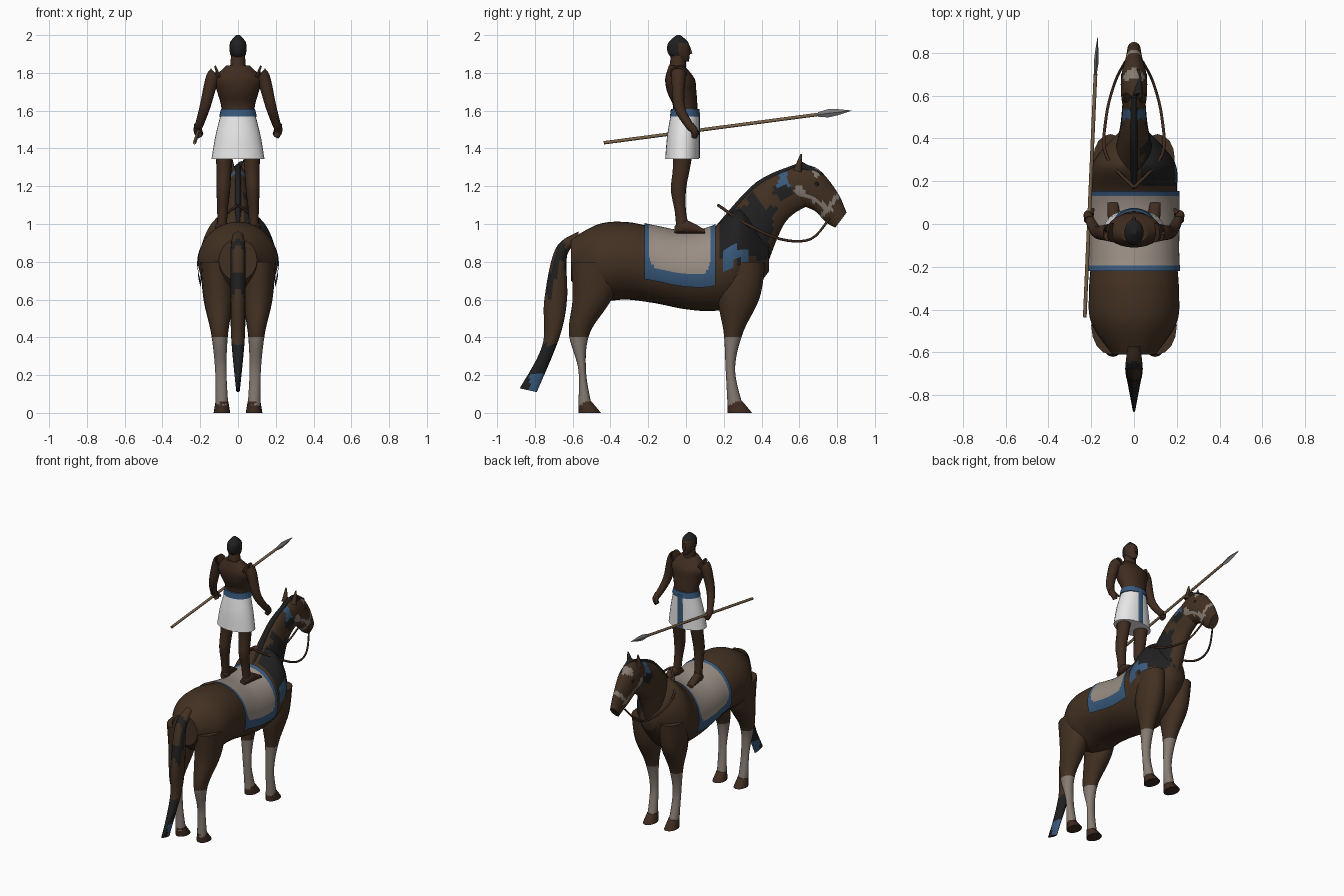
import bpy, bmesh
from math import sin, cos, pi, hypot
from mathutils import Vector

cube = bpy.data.objects.get("Cube")
if cube:
    bpy.data.objects.remove(cube)


def paint(name, *rgb):
    material = bpy.data.materials.new(name)
    material.use_nodes = True
    material.diffuse_color = (*rgb, 1)
    material.node_tree.nodes["Principled BSDF"].inputs["Base Color"].default_value = (*rgb, 1)
    return material


COAT = paint("coat brown", .055, .03, .016)
SKIN = paint("skin brown", .05, .025, .014)
BLACK = paint("hair black", .014, .014, .015)
SOCK = paint("sock grey", .24, .2, .17)
CLOTH = paint("cloth beige", .32, .27, .23)
BLUE = paint("trim blue", .04, .1, .2)
WHITE = paint("linen white", .8, .8, .8)
WOOD = paint("shaft wood", .2, .13, .07)
STEEL = paint("blade grey", .2, .2, .2)
LEATHER = paint("leather brown", .05, .024, .014)


def finish(bm, name, materials, rule=None):
    """Turn a bmesh into an object; rule picks a material from each face centre."""
    bmesh.ops.recalc_face_normals(bm, faces=bm.faces)
    for face in bm.faces:
        face.material_index = materials.index(rule(face.calc_center_median())) if rule else 0
    mesh = bpy.data.meshes.new(name)
    bm.to_mesh(mesh)
    bm.free()
    for material in materials:
        mesh.materials.append(material)
    part = bpy.data.objects.new(name, mesh)
    bpy.context.collection.objects.link(part)
    bpy.ops.object.select_all(action='DESELECT')
    part.select_set(True)
    bpy.context.view_layer.objects.active = part
    bpy.ops.object.shade_smooth_by_angle(angle=.9)


def smooth(rows, sub):
    """Resample rows of numbers along a Catmull-Rom spline."""
    padded = [rows[0], *rows, rows[-1]]
    result = []
    for window in zip(padded, padded[1:], padded[2:], padded[3:]):
        for k in range(sub):
            t = k / sub
            result.append([b + t / 2 * (c - a + t * (2*a - 5*b + 4*c - d + t * (3*(b - c) + d - a)))
                           for a, b, c, d in zip(*window)])
    return result + [list(rows[-1])]


def bridge(name, rings, materials, rule=None, sides=16):
    """Skin elliptical rings given as centre and two half axes."""
    bm = bmesh.new()
    loops = [[bm.verts.new(c + u * cos(2*pi*k/sides) + v * sin(2*pi*k/sides)) for k in range(sides)]
             for c, u, v in rings]
    for a, b in zip(loops, loops[1:]):
        for k in range(sides):
            bm.faces.new((a[k], a[k - 1], b[k - 1], b[k]))
    bm.faces.new(loops[0])
    bm.faces.new(loops[-1])
    finish(bm, name, materials, rule)


def ring(row, x=0):
    """Ellipse spanning an upper and a lower point of the side profile."""
    upper, lower = Vector((x, *row[:2])), Vector((x, *row[2:4]))
    return (upper + lower) / 2, (upper - lower) / 2, Vector((row[4], 0, 0))


def loft(name, rows, materials, rule=None, sides=16, sub=6, x=(0, 0)):
    rows = smooth(rows, sub)
    rings = [ring(row, x[0] + (x[1] - x[0]) * i / (len(rows) - 1)) for i, row in enumerate(rows)]
    bridge(name, rings, materials, rule, sides)


def column(name, top, bottom, rows, *args, **options):
    """Upright loft from evenly spaced rows of front, back and half width."""
    heights = [top + (bottom - top) * i / (len(rows) - 1) for i in range(len(rows))]
    loft(name, [(f, z, b, z, w) for z, (f, b, w) in zip(heights, rows)], *args, **options)


def tube(name, points, start, end, material, side=1, sides=10):
    """Round tube whose radius runs evenly from start to end."""
    points = [Vector((side * x, y, z)) for x, y, z in smooth(points, 5)]
    last = len(points) - 1
    rings = []
    for i, point in enumerate(points):
        along = (points[min(i + 1, last)] - points[max(i - 1, 0)]).normalized()
        across = Vector((0, 1, 0)) if abs(along.x) > .9 else along.cross(Vector((1, 0, 0)))
        across = (across - along * across.dot(along)).normalized()
        radius = start + (end - start) * i / last
        rings.append((point, across * radius, along.cross(across) * radius))
    bridge(name, rings, [material], sides=sides)


def coat(c):
    """Brown coat with a black mane side and small blue patches."""
    wave = .02 * (sin(40 * c.y) + sin(50 * c.z))
    if .2 < c.y < .33 and .8 < c.z + wave < .86 and c.x > 0:
        return BLUE
    if c.x > .02 and .17 < c.y < .4 + (c.z - .8) / 4 - wave and .8 < c.z - wave < 1.12:
        return BLACK
    if hypot(c.y - .52, c.z - 1.2) < .05 + wave:
        return BLUE if c.z > 1.2 else BLACK
    return COAT


def bridled(c):
    """Coat with a pale noseband, cheek straps and spots."""
    noseband = abs(.8 * c.y - .6 * c.z + .05) < .012
    cheek = .6 < c.y < .78 and abs(c.z - 1.5 + .55 * c.y) < .014
    spot = any(hypot(c.y - y, c.z - z) < .03 for y, z in ((.6, 1.17), (.7, 1.28)))
    return SOCK if noseband or cheek or spot else coat(c)


def tail_colour(c):
    if c.z < .36:
        return BLUE if c.z < .2 and c.y > -.83 else BLACK
    return BLACK if .7 < c.z + sin(50 * c.y) / 10 < .84 else COAT


# Horse body, neck, head and tail
PATCHED = [COAT, BLACK, BLUE, SOCK]
barrel = [(.92, .7, .1), (1, .6, .2), (1.01, .6, .21), (.98, .58, .2),
          (.955, .55, .2), (.98, .54, .2), (1.08, .57, .19), (.9, .75, .06)]
body = [(.15 * i - .61, top, .15 * i - .61, low, wide) for i, (top, low, wide) in enumerate(barrel)]
neck = [(.16, .97, .4, .7, .1), (.38, 1.21, .52, 1, .065), (.6, 1.31, .65, 1.1, .05)]
loft("horse_body", body, PATCHED, coat, sides=40, sub=8)
loft("horse_neck", neck, PATCHED, coat, sides=32, sub=14)
loft("horse_head", [(.5, 1.27, .58, 1.1, .05), (.6, 1.31, .6, 1.1, .06), (.7, 1.29, .68, 1.07, .06),
                    (.8, 1.17, .74, 1.01, .04), (.85, 1.06, .79, .98, .03)], PATCHED, bridled, sides=32, sub=10)
loft("mane", [(y - .01, z + .01, y + .04, z - .06, .02) for y, z, *rest in smooth(neck, 3)], [BLACK], sub=2)
tube("forelock", [(.02, .6, 1.31), (.02, .72, 1.26)], .025, .01, BLACK)
loft("tail", [(-.57, .96, -.57, .9, .03), (-.69, .87, -.63, .83, .04), (-.75, .6, -.63, .6, .04),
              (-.76, .36, -.67, .4, .035), (-.88, .13, -.79, .11, .01)], PATCHED, tail_colour, sub=10)

# Horse legs, hooves, ears, eyes and reins
hind = [(-.34, -.61, .09), (-.39, -.6, .08), (-.51, -.62, .045), (-.53, -.57, .03), (-.5, -.57, .034)]
fore = [(.42, .2, .08), (.39, .17, .08), (.3, .2, .045), (.26, .21, .03), (.3, .22, .034)]
for side, tag in ((1, "left"), (-1, "right")):
    for part, rows in (("hind", hind), ("fore", fore)):
        column(f"{tag}_{part}_leg", .8, .04, rows, [COAT, SOCK],
               lambda c: SOCK if c.z < .41 else COAT, sub=10, x=(.11 * side, .085 * side))
        front, back, wide = rows[-1]
        column(f"{tag}_{part}_hoof", .06, 0, [(front, back, wide), (front + .05, back, wide + .01)],
               [LEATHER], sub=1, x=(.085 * side, .085 * side))
    tube(f"{tag}_ear", [(.035, .59, 1.28), (.04, .61, 1.37)], .024, .003, COAT, side)
    tube(f"{tag}_eye", [(.05, .69, 1.21), (.06, .69, 1.21)], .016, .01, BLACK, side)
    tube(f"{tag}_rein", [(.04, .76, 1.03), (.09, .66, .92), (.13, .5, .92), (.13, .32, 1), (0, .17, 1.1)],
         .006, .008, LEATHER, side)

# Saddle blanket draped over the body, with a blue border
bm = bmesh.new()
reach, steps, gap = 1.97, 48, .012
drape = []
for row in smooth(body, 30):
    if -.225 <= row[0] <= .158:
        c, u, v = ring(row)
        u, v = u * (1 + gap / u.length), v * (1 + gap / v.length)
        angles = [reach * (2 * k / steps - 1) for k in range(steps + 1)]
        drape.append([bm.verts.new(c + u * cos(a) + v * sin(a)) for a in angles])
border = set()
for i, (a, b) in enumerate(zip(drape, drape[1:])):
    along = (2 * i + 1) / (len(drape) - 1) - 1
    for k in range(steps):
        around = (2 * k + 1) / steps - 1
        face = bm.faces.new((a[k], a[k + 1], b[k + 1], b[k]))
        if (around / .84) ** 8 + (along / .88) ** 8 > 1:
            border.add(face.calc_center_median().to_tuple(4))
finish(bm, "saddle_blanket", [CLOTH, BLUE], lambda c: BLUE if c.to_tuple(4) in border else CLOTH)

# Rider torso, head and clothing
column("rider_torso", 1.84, 1.56, [(-.01, -.09, .06), (.045, -.11, .125), (.055, -.1, .11),
                                   (.06, -.07, .09), (.06, -.07, .085)], [SKIN], sides=24)
tube("rider_neck", [(0, -.045, 1.8), (0, -.04, 1.92)], .048, .035, SKIN)
column("rider_head", 2, 1.86, [(-.03, -.05, .01), (.01, -.09, .04), (.02, -.1, .045),
                               (.02, -.09, .04), (.015, -.05, .02)], [SKIN, BLACK],
       lambda c: BLACK if c.z > 1.96 or c.y < -.035 and c.z > 1.87 else SKIN, sides=24)
tube("nose", [(0, .015, 1.94), (0, .024, 1.9)], .006, .011, SKIN)
column("kilt", 1.585, 1.345, [(.07, -.08, .09), (.07, -.1, .12), (.07, -.11, .14)], [WHITE], sides=28)
column("belt", 1.61, 1.57, [(.07, -.08, .09), (.075, -.085, .1)], [BLUE], sides=28, sub=1)
column("sash", 1.59, 1.35, [(.075, .066, .02), (.075, .066, .02)], [BLUE])

# Rider limbs
for side, tag in ((1, "left"), (-1, "right")):
    column(f"{tag}_rider_leg", 1.4, .96, [(.04, -.07, .05), (.02, -.07, .04), (0, -.08, .036),
                                          (0, -.06, .028), (.02, -.05, .025)], [SKIN],
           x=(.07 * side, .086 * side))
    loft(f"{tag}_foot", [(-.06, .99, -.06, .95, .02), (0, 1.02, 0, .95, .03), (.1, .97, .1, .95, .025)],
         [SKIN], x=(.08 * side, .1 * side))
    tube(f"{tag}_arm", [(.1, -.04, 1.8), (.135, -.04, 1.77), (.175, -.035, 1.62), (.21, .025, 1.51)],
         .046, .02, SKIN, side, sides=14)
    tube(f"{tag}_hand", [(.21, .02, 1.52), (.215, .045, 1.49), (.2, .045, 1.46)], .024, .016, SKIN, side)
    tube(f"{tag}_thumb", [(.205, .045, 1.505), (.19, .07, 1.475)], .012, .007, SKIN, side)

# Spear with a flat leaf blade
butt, socket, tip = Vector((-.23, -.435, 1.43)), Vector((-.18, .7, 1.58)), Vector((-.17, .875, 1.6))
tube("spear_shaft", [butt, socket], .009, .009, WOOD)
bridge("spear_blade", [(socket.lerp(tip, t), Vector((r / 2, 0, 0)), Vector((0, 0, r)))
                       for t, r in ((0, .012), (.3, .022), (.6, .016), (1, .001))], [STEEL], sides=4)
